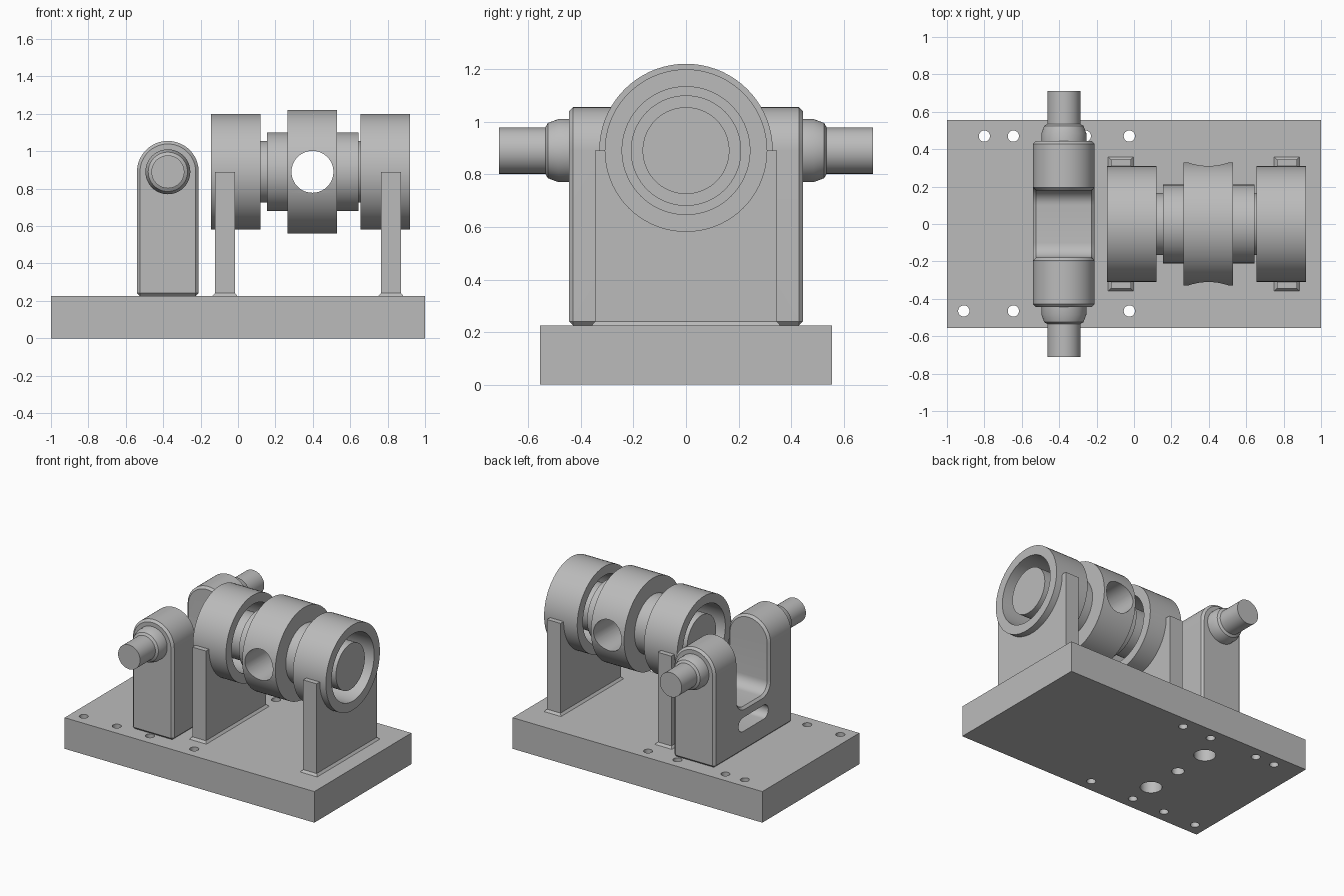
import bpy, bmesh, math
from mathutils import Matrix, Vector

old = bpy.data.objects.get("Cube")
if old:
    bpy.data.objects.remove(old, do_unlink=True)

grey = bpy.data.materials.new("machined_grey")
grey.use_nodes = True
COLOUR = (0.5, 0.5, 0.5, 1)
grey.diffuse_color = COLOUR
grey.node_tree.nodes["Principled BSDF"].inputs["Base Color"].default_value = COLOUR

AXIS_Z = 0.89      # height of both rotation axes
BRACKET_X = -0.375
SEG = 72


def finish(name, bm):
    bmesh.ops.recalc_face_normals(bm, faces=bm.faces)
    mesh = bpy.data.meshes.new(name)
    bm.to_mesh(mesh)
    bm.free()
    mesh.materials.append(grey)
    ob = bpy.data.objects.new(name, mesh)
    bpy.context.collection.objects.link(ob)
    return ob


def activate(ob):
    bpy.ops.object.select_all(action="DESELECT")
    ob.select_set(True)
    bpy.context.view_layer.objects.active = ob


def smooth(ob):
    activate(ob)
    bpy.ops.object.shade_smooth_by_angle(angle=math.radians(30))


def box(name, size, centre):
    bm = bmesh.new()
    bmesh.ops.create_cube(bm, size=1)
    bmesh.ops.scale(bm, vec=size, verts=bm.verts)
    bmesh.ops.translate(bm, vec=centre, verts=bm.verts)
    return finish(name, bm)


def lathe(name, profile, axis, origin, closed=False):
    """Turn (radius, distance along axis) points round the given axis."""
    bm = bmesh.new()
    side = Vector((0, 0, 1)) if axis.z == 0 else Vector((1, 0, 0))
    verts = [bm.verts.new(side * r + axis * t) for r, t in profile]
    pairs = list(zip(verts, verts[1:]))
    if closed:
        pairs.append((verts[-1], verts[0]))
    edges = [bm.edges.new(p) for p in pairs]
    bmesh.ops.spin(bm, geom=verts + edges, cent=(0, 0, 0), axis=axis,
                   angle=math.tau, steps=SEG, use_duplicate=False)
    bmesh.ops.remove_doubles(bm, verts=bm.verts, dist=1e-5)
    bmesh.ops.translate(bm, vec=origin, verts=bm.verts)
    return finish(name, bm)


def rod(r, start, end, axis, origin):
    return lathe("cutter", [(0, start), (r, start), (r, end), (0, end)], axis, origin)


def prism(name, points, depth, origin):
    """Extrude a (y, z) outline symmetrically along x."""
    bm = bmesh.new()
    face = bm.faces.new([bm.verts.new((-depth / 2, y, z)) for y, z in points])
    new = bmesh.ops.extrude_face_region(bm, geom=[face])["geom"]
    bmesh.ops.translate(bm, vec=(depth, 0, 0),
                        verts=[v for v in new if isinstance(v, bmesh.types.BMVert)])
    bmesh.ops.translate(bm, vec=origin, verts=bm.verts)
    return finish(name, bm)


def arc(cy, cz, r, start, end, n=16):
    angles = [math.radians(start + (end - start) * i / n) for i in range(n + 1)]
    return [(cy + r * math.cos(a), cz + r * math.sin(a)) for a in angles]


def cut(ob, *cutters):
    activate(ob)
    for c in cutters:
        c.hide_render = True
        mod = ob.modifiers.new("cut", "BOOLEAN")
        mod.operation, mod.solver, mod.object = "DIFFERENCE", "EXACT", c
        bpy.ops.object.modifier_apply(modifier=mod.name)
        bpy.data.objects.remove(c, do_unlink=True)


X, Y, Z = Vector((1, 0, 0)), Vector((0, 1, 0)), Vector((0, 0, 1))

# Base plate with bolt holes
PLATE_TOP = 0.225
base = box("base_plate", (2, 1.11, PLATE_TOP), (0, 0, PLATE_TOP / 2))
holes = [(x, 0.47, 0.03) for x in (-0.8, -0.645, -0.26, -0.025)]
holes += [(x, -0.465, 0.03) for x in (-0.91, -0.645, -0.38, -0.025)]
holes += [(BRACKET_X, 0.273, 0.072), (BRACKET_X, 0, 0.042), (BRACKET_X, -0.273, 0.072)]
cut(base, *[rod(r, -0.1, 0.4, Z, (x, y, 0)) for x, y, r in holes])
smooth(base)

# Forked bracket: arched block, open slot between the posts, oblong window below
HALF = 0.165
outline = [(-HALF, PLATE_TOP), (HALF, PLATE_TOP)] + arc(0, AXIS_Z, HALF, 0, 180, 32)
bracket = prism("forked_bracket", outline, 0.89, (0, 0, 0))
bracket.data.transform(Matrix.Translation((BRACKET_X, 0, 0)) @ Matrix.Rotation(math.pi / 2, 4, "Z"))
slot = arc(-0.1, 0.62, 0.08, 180, 270, 8) + arc(0.1, 0.62, 0.08, 270, 360, 8)
slot += [(0.18, 1.3), (-0.18, 1.3)]
cut(bracket, prism("cutter", slot, 0.6, (BRACKET_X, 0, 0)))
bevel = bracket.modifiers.new("edge_chamfer", "BEVEL")
bevel.width, bevel.segments = 0.016, 1
bevel.limit_method, bevel.angle_limit = "ANGLE", math.radians(40)
bpy.ops.object.modifier_apply(modifier=bevel.name)
window = arc(0.12, 0.42, 0.05, -90, 90) + arc(-0.12, 0.42, 0.05, 90, 270)
cut(bracket, prism("cutter", window, 0.6, (BRACKET_X, 0, 0)))
smooth(bracket)

# Stub shafts with tapered collars on both outer faces of the bracket
stub = [(0, 0.43), (0.12, 0.43), (0.12, 0.485), (0.105, 0.525), (0.088, 0.535),
        (0.088, 0.71), (0, 0.71)]
for name, way in (("back_stub_shaft", Y), ("front_stub_shaft", -Y)):
    smooth(lathe(name, stub, way, (BRACKET_X, 0, AXIS_Z)))

# Stepped rotor with a cross-bored centre drum
half_steps = [(0.165, 0.155), (0.21, 0.155), (0.21, 0.265), (0.33, 0.265),
              (0.33, 0.53), (0.21, 0.53), (0.21, 0.645), (0.165, 0.645)]
rotor = lathe("stepped_rotor", [(0, -0.125), (0.165, -0.125)] + half_steps +
              [(0.165, 0.9), (0, 0.9)], X, (0, 0, AXIS_Z))
cut(rotor, rod(0.112, -0.5, 0.5, Y, (0.398, 0, AXIS_Z)))
smooth(rotor)

# Bearing rings, each cradled by an upright wall with a flared foot
RING_R = 0.309
for side, ring_x, wall_x in (("right", -0.0125, -0.07), ("left", 0.7875, 0.8175)):
    ring = [(0.243, -0.1325), (RING_R, -0.1325), (RING_R, 0.1325), (0.243, 0.1325)]
    smooth(lathe(side + "_bearing_ring", ring, X, (ring_x, 0, AXIS_Z), closed=True))

    height = AXIS_Z - PLATE_TOP
    wall = box(side + "_support_wall", (0.108, 0.69, height),
               (wall_x, 0, PLATE_TOP + height / 2))
    cut(wall, rod(RING_R, -0.3, 0.3, X, (wall_x, 0, AXIS_Z)))
    smooth(wall)

    foot = box(side + "_wall_foot", (0.108, 0.69, 0.016), (wall_x, 0, PLATE_TOP + 0.008))
    for v in foot.data.vertices:
        if v.co.z < PLATE_TOP + 0.005:
            v.co.x += math.copysign(0.014, v.co.x - wall_x)
            v.co.y += math.copysign(0.014, v.co.y)
